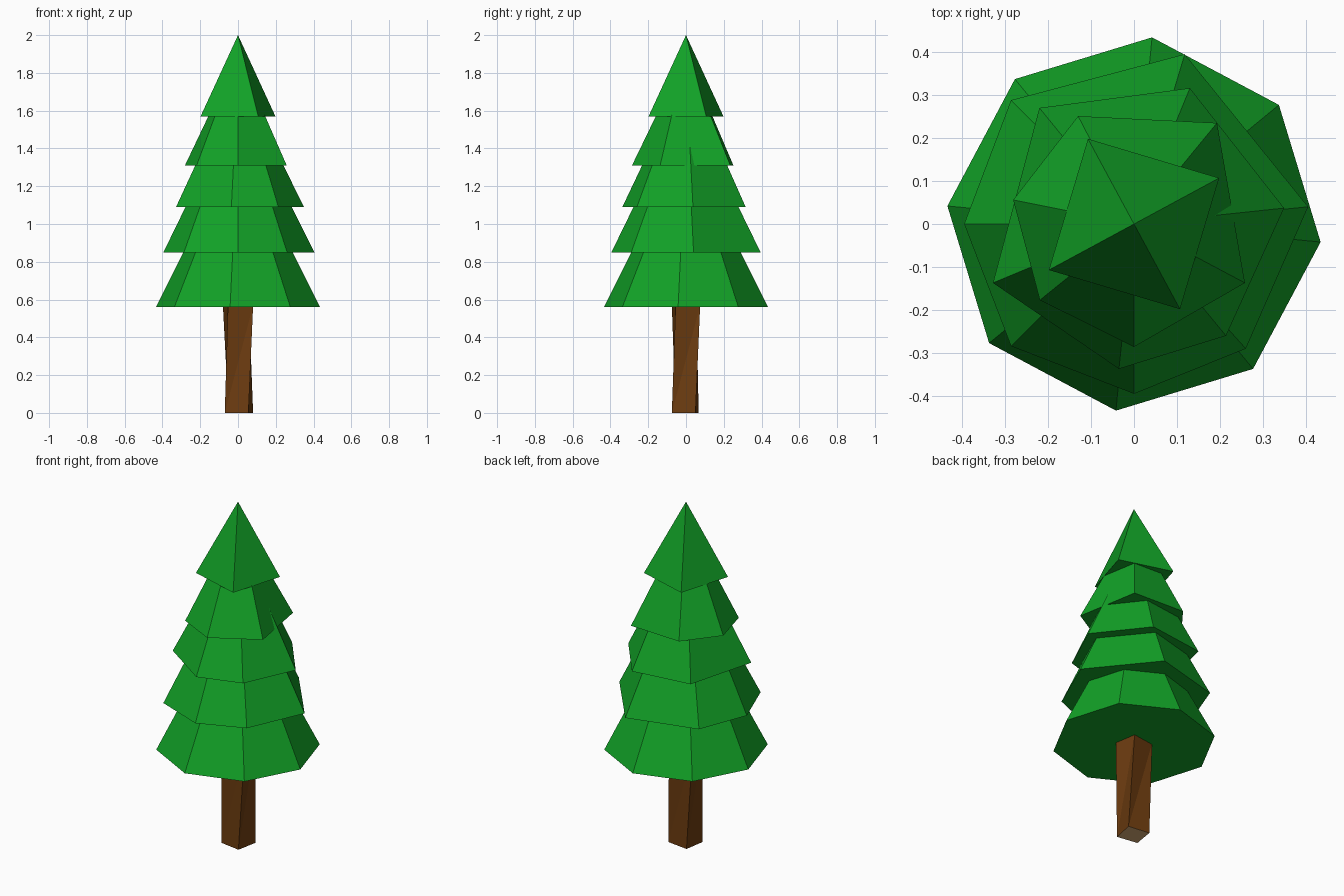
import bpy, bmesh

if "Cube" in bpy.data.objects:
    bpy.data.objects.remove(bpy.data.objects["Cube"])


def material(name, rgb):
    m = bpy.data.materials.new(name)
    m.diffuse_color = (*rgb, 1.0)
    m.use_nodes = True
    m.node_tree.nodes["Principled BSDF"].inputs["Base Color"].default_value = m.diffuse_color
    return m


GREEN = material("pine_green", (0.006, 0.36, 0.02))
BARK = material("bark_brown", (0.15, 0.045, 0.005))
WOOD = material("cut_wood", (0.68, 0.41, 0.18))


def finish(name, bm, mats):
    bmesh.ops.recalc_face_normals(bm, faces=bm.faces[:])
    mesh = bpy.data.meshes.new(name)
    for m in mats:
        mesh.materials.append(m)
    bm.to_mesh(mesh)
    bm.free()
    obj = bpy.data.objects.new(name, mesh)
    bpy.context.collection.objects.link(obj)


def pyramid(name, outline, z, apex_z):
    """Closed pyramid of foliage; its tip hides inside the tier above."""
    bm = bmesh.new()
    ring = [bm.verts.new((x, y, z)) for x, y in outline]
    tip = bm.verts.new((0, 0, apex_z))
    bm.faces.new(ring)
    for i, v in enumerate(ring):
        bm.faces.new((v, ring[(i + 1) % len(ring)], tip))
    finish(name, bm, [GREEN])


# Foliage tiers, bottom to top: base height, tip height, outline
tiers = [
    (0.56, 1.43, [(0.434, -0.042), (0.337, 0.277), (0.042, 0.434), (-0.277, 0.337),
                  (-0.434, 0.042), (-0.337, -0.277), (-0.042, -0.434), (0.277, -0.337)]),
    (0.85, 1.66, [(0.405, 0.04), (0.118, 0.395), (-0.286, 0.288), (-0.395, 0.0),
                  (-0.286, -0.284), (0.0, -0.395), (0.26, -0.29)]),
    (1.09, 1.80, [(0.349, 0.037), (0.13, 0.316), (-0.22, 0.27), (-0.328, -0.137),
                  (-0.035, -0.337), (0.214, -0.26)]),
    (1.31, 1.90, [(0.193, 0.235), (-0.13, 0.251), (-0.281, 0.056), (-0.219, -0.177),
                  (0.0, -0.286), (0.258, -0.137)]),
    (1.57, 2.00, [(0.198, 0.107), (-0.107, 0.198), (-0.198, -0.107), (0.107, -0.198)]),
]
for n, (z, tip, outline) in enumerate(tiers, 1):
    pyramid(f"foliage_tier_{n}", outline, z, tip)

# Slightly twisted four-sided trunk with a pale sawn underside
bm = bmesh.new()
low = [bm.verts.new((x, y, 0)) for x, y in
       [(-0.07, -0.055), (0.055, -0.075), (0.08, 0.05), (-0.05, 0.067)]]
high = [bm.verts.new((x, y, 0.57)) for x, y in
        [(-0.053, -0.075), (0.08, -0.055), (0.058, 0.075), (-0.08, 0.055)]]
bm.faces.new(low).material_index = 1
bm.faces.new(high)
for i in range(4):
    j = (i + 1) % 4
    bm.faces.new((low[i], low[j], high[j]))
    bm.faces.new((low[i], high[j], high[i]))
finish("trunk", bm, [BARK, WOOD])
